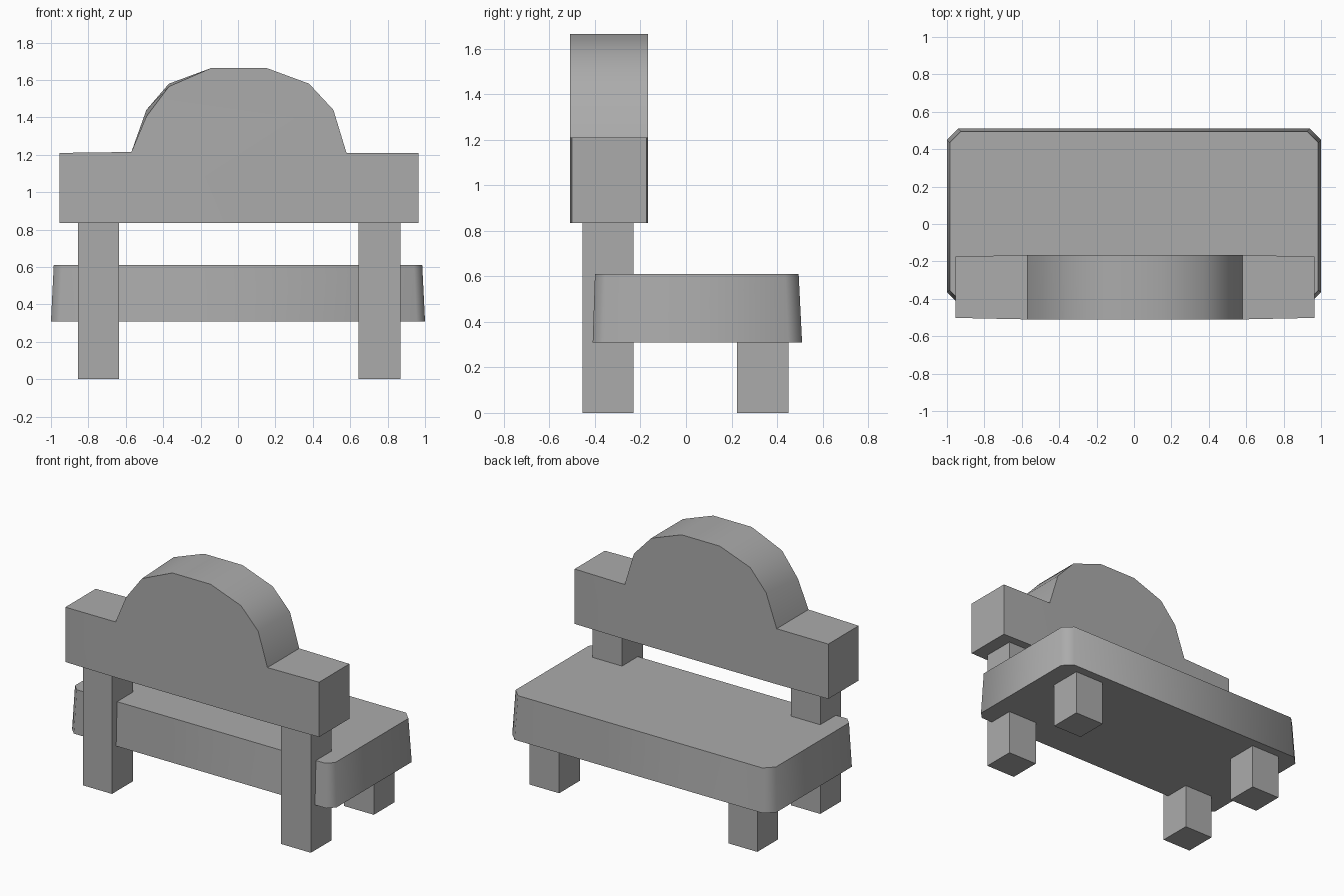
import bpy
import bmesh
import math

if "Cube" in bpy.data.objects:
    bpy.data.objects.remove(bpy.data.objects["Cube"], do_unlink=True)

# Single flat grey
grey = bpy.data.materials.new("plain grey")
grey.use_nodes = True
colour = (0.41, 0.41, 0.41, 1)
grey.diffuse_color = colour
grey.node_tree.nodes["Principled BSDF"].inputs["Base Color"].default_value = colour


def finish(name, bm, smooth_angle=None):
    bmesh.ops.recalc_face_normals(bm, faces=bm.faces)
    mesh = bpy.data.meshes.new(name)
    bm.to_mesh(mesh)
    bm.free()
    mesh.materials.append(grey)
    obj = bpy.data.objects.new(name, mesh)
    bpy.context.collection.objects.link(obj)
    if smooth_angle:
        bpy.ops.object.select_all(action='DESELECT')
        obj.select_set(True)
        bpy.context.view_layer.objects.active = obj
        bpy.ops.object.shade_smooth_by_angle(angle=math.radians(smooth_angle))
    return obj


def box(name, x0, x1, y0, y1, z0, z1):
    bm = bmesh.new()
    bmesh.ops.create_cube(bm, size=1)
    for v in bm.verts:
        v.co = ((x0 + x1) / 2 + v.co.x * (x1 - x0),
                (y0 + y1) / 2 + v.co.y * (y1 - y0),
                (z0 + z1) / 2 + v.co.z * (z1 - z0))
    return finish(name, bm)


def loft(bm, ring_a, ring_b):
    """Join two matching rings with side faces."""
    n = len(ring_a)
    for i in range(n):
        j = (i + 1) % n
        bm.faces.new((ring_a[i], ring_a[j], ring_b[j], ring_b[i]))


# Legs: tall ones carry the backrest, short ones hold up the seat
for side, x0, x1 in (("right", -0.855, -0.635), ("left", 0.645, 0.87)):
    box(f"{side}_backrest_leg", x0, x1, -0.455, -0.23, 0, 0.85)
    box(f"{side}_seat_leg", x0, x1, 0.225, 0.45, 0, 0.33)

# Seat: slab with clipped corners, tapering slightly towards the top
bm = bmesh.new()
rings = []
for z, hx, y0, y1 in ((0.31, 1.0, -0.41, 0.51), (0.61, 0.985, -0.40, 0.495)):
    a, b = 0.045, 0.06          # front and rear corner cuts
    outline = [(-hx + a, y0), (hx - a, y0), (hx, y0 + a), (hx, y1 - b),
               (hx - b, y1), (-hx + b, y1), (-hx, y1 - b), (-hx, y0 + a)]
    rings.append([bm.verts.new((x, y, z)) for x, y in outline])
loft(bm, *rings)
for ring in rings:
    bm.faces.new(ring)
finish("seat", bm, 50)

# Backrest: bar with an arched crest, ends slightly thinner than the middle
profile = [(-0.955, 0.835), (-0.57, 0.835), (0.58, 0.835), (0.965, 0.835),
           (0.965, 1.21), (0.58, 1.21), (0.51, 1.44), (0.38, 1.58),
           (0.15, 1.665), (-0.14, 1.665), (-0.37, 1.58), (-0.49, 1.44),
           (-0.57, 1.215), (-0.955, 1.21)]
front_drop = {10: 0.015, 11: 0.035}     # uneven front edge of the arch
bm = bmesh.new()
rings = []
for sign in (-1, 1):
    ring = []
    for i, (x, z) in enumerate(profile):
        depth = 0.164 if abs(x) > 0.9 else 0.172
        drop = front_drop.get(i, 0) if sign < 0 else 0
        ring.append(bm.verts.new((x, -0.338 + sign * depth, z - drop)))
    rings.append(ring)
loft(bm, *rings)
for r in rings:
    bm.faces.new((r[0], r[1], r[12], r[13]))
    bm.faces.new((r[2], r[3], r[4], r[5]))
    bm.faces.new([r[1], r[2]] + r[5:13])
finish("backrest", bm, 32)
